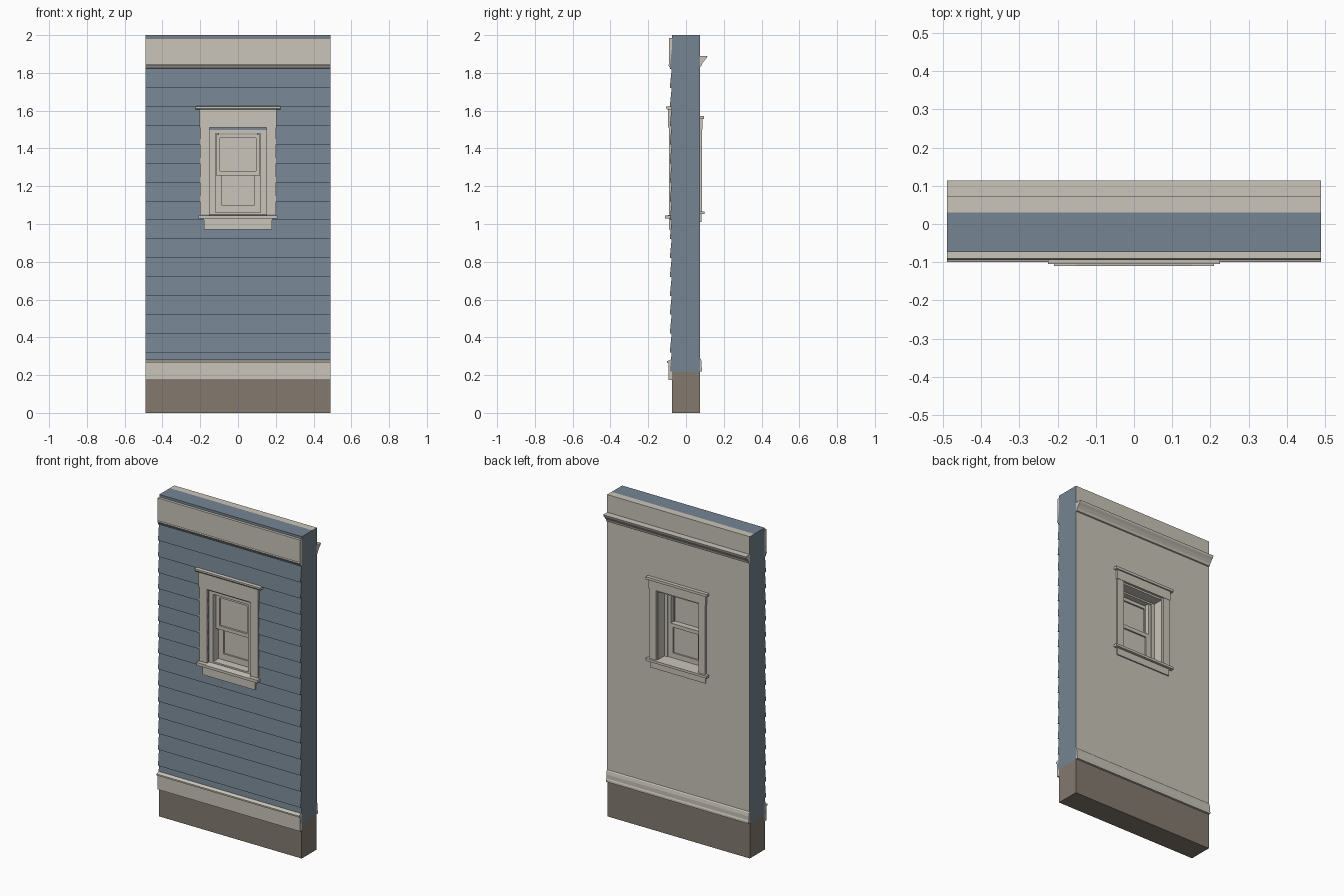
import bpy, bmesh

cube = bpy.data.objects.get("Cube")
if cube:
    bpy.data.objects.remove(cube, do_unlink=True)


def material(name, rgb):
    m = bpy.data.materials.new(name)
    m.use_nodes = True
    m.diffuse_color = (*rgb, 1)
    m.node_tree.nodes["Principled BSDF"].inputs["Base Color"].default_value = (*rgb, 1)
    return m


CREAM = material("cream trim", (0.59, 0.56, 0.49))
BLUE = material("slate blue siding", (0.178, 0.235, 0.288))
BROWN = material("brown foundation", (0.227, 0.195, 0.159))
W = 0.49  # half width of the wall


def finish(name, bm, mat):
    bmesh.ops.recalc_face_normals(bm, faces=bm.faces)
    mesh = bpy.data.meshes.new(name)
    bm.to_mesh(mesh)
    bm.free()
    mesh.materials.append(mat)
    ob = bpy.data.objects.new(name, mesh)
    bpy.context.scene.collection.objects.link(ob)
    return ob


def profile(name, points, x0, x1, mat=CREAM):
    """Extrude a (y, z) outline along x."""
    bm = bmesh.new()
    face = bm.faces.new([bm.verts.new((x0, y, z)) for y, z in points])
    new = bmesh.ops.extrude_face_region(bm, geom=[face])["geom"]
    bmesh.ops.translate(bm, vec=(x1 - x0, 0, 0),
                        verts=[v for v in new if isinstance(v, bmesh.types.BMVert)])
    return finish(name, bm, mat)


def box(name, x, y, z, mat=CREAM):
    outline = [(y[0], z[0]), (y[1], z[0]), (y[1], z[1]), (y[0], z[1])]
    return profile(name, outline, x[0], x[1], mat)


def ring(name, outer, inner, y, mat=CREAM):
    """Rectangular frame; outer and inner are (half width, bottom, top)."""
    bm = bmesh.new()
    loops = []
    for (h, lo, hi), depth in ((outer, y[0]), (inner, y[0]), (inner, y[1]), (outer, y[1])):
        corners = ((-h, lo), (h, lo), (h, hi), (-h, hi))
        loops.append([bm.verts.new((cx, depth, cz)) for cx, cz in corners])
    for a, b in zip(loops, loops[1:] + loops[:1]):
        for i in range(4):
            j = (i + 1) % 4
            bm.faces.new((a[i], a[j], b[j], b[i]))
    return finish(name, bm, mat)


def pair(name, x, y, z, mat=CREAM):
    box("left_" + name, x, y, z, mat)
    box("right_" + name, (-x[1], -x[0]), y, z, mat)


# Foundation and the two wall layers
box("foundation", (-W, W), (-0.074, 0.073), (0, 0.22), BROWN)
wall = box("wall_core", (-W, W), (-0.073, 0.03), (0.22, 2), BLUE)
inside = box("interior_wall", (-W, W), (0.03, 0.074), (0.22, 2))
inside.data.materials.append(BLUE)

# Lapped siding boards as a sawtooth outline
saw = [(-0.06, 0.22)]
for i in range(17):
    z = 0.22 + 0.1 * i
    saw += [(-0.086, z), (-0.076, z + 0.1)]
saw.append((-0.06, 1.92))
siding = profile("lap_siding", saw, -W, W, BLUE)

# Window opening cut through every layer
cutter = box("opening_cutter", (-0.15, 0.15), (-0.3, 0.3), (1.045, 1.497))
cutter.hide_render = True
for ob in (wall, inside, siding):
    mod = ob.modifiers.new("opening", "BOOLEAN")
    mod.operation = "DIFFERENCE"
    mod.solver = "EXACT"
    mod.object = cutter
    bpy.context.view_layer.objects.active = ob
    bpy.ops.object.modifier_apply(modifier=mod.name)
bpy.data.objects.remove(cutter, do_unlink=True)

# Wall ends are blue on the interior layer too
for f in inside.data.polygons:
    f.material_index = 1 if abs(f.center.x) > W - 0.01 else 0

# Front frieze and water table
profile("frieze", [(-0.07, 1.985), (-0.09, 1.985), (-0.09, 1.845),
                   (-0.094, 1.84), (-0.085, 1.826), (-0.07, 1.82)], -W, W)
box("water_table_board", (-W, W), (-0.092, -0.07), (0.175, 0.265))
profile("water_table_cap", [(-0.07, 0.265), (-0.1, 0.265), (-0.1, 0.274),
                            (-0.07, 0.286)], -W, W)

# Interior crown and baseboard
profile("crown_moulding", [(0.07, 1.89), (0.114, 1.89), (0.11, 1.878), (0.098, 1.866),
                           (0.086, 1.85), (0.081, 1.836), (0.07, 1.832)], -W, W)
profile("baseboard", [(0.07, 0.22), (0.086, 0.22), (0.086, 0.232), (0.083, 0.24),
                      (0.083, 0.265), (0.079, 0.285), (0.07, 0.295)], -W, W)

# Exterior window casing
pair("outer_casing", (0.15, 0.2), (-0.091, -0.07), (1.05, 1.51))
box("outer_head", (-0.205, 0.205), (-0.095, -0.07), (1.51, 1.605))
profile("outer_head_cap", [(-0.07, 1.605), (-0.1, 1.605), (-0.105, 1.612),
                           (-0.105, 1.622), (-0.07, 1.626)], -0.225, 0.225)
profile("outer_sill", [(-0.04, 1.03), (-0.11, 1.028), (-0.11, 1.044),
                       (-0.04, 1.056)], -0.15, 0.15)
pair("sill_horn", (0.15, 0.21), (-0.11, -0.07), (1.028, 1.046))
box("outer_apron", (-0.18, 0.18), (-0.09, -0.07), (0.97, 1.03))

# Interior window casing
pair("inner_casing", (0.145, 0.192), (0.07, 0.086), (1.065, 1.5))
box("inner_head", (-0.195, 0.195), (0.07, 0.088), (1.5, 1.557))
box("inner_head_cap", (-0.21, 0.21), (0.07, 0.096), (1.557, 1.573))
box("inner_stool", (-0.21, 0.21), (0.0, 0.098), (1.052, 1.067))
box("inner_apron", (-0.19, 0.19), (0.07, 0.082), (1.01, 1.052))

# Window frame, jamb lining and parting stops
ring("window_frame", (0.15, 1.045, 1.497), (0.12, 1.06, 1.478), (-0.072, 0.012))
ring("jamb_lining", (0.15, 1.045, 1.497), (0.14, 1.06, 1.488), (0.012, 0.075))
pair("parting_stop", (0.1, 0.12), (-0.02, 0.006), (1.06, 1.478))

# Sashes with solid panes
ring("upper_sash", (0.116, 1.258, 1.475), (0.095, 1.28, 1.455), (-0.048, -0.02))
box("upper_pane", (-0.097, 0.097), (-0.036, -0.03), (1.278, 1.457))
ring("lower_sash", (0.102, 1.06, 1.28), (0.085, 1.098, 1.257), (-0.02, 0.006))
box("lower_pane", (-0.087, 0.087), (-0.01, -0.004), (1.096, 1.259))
